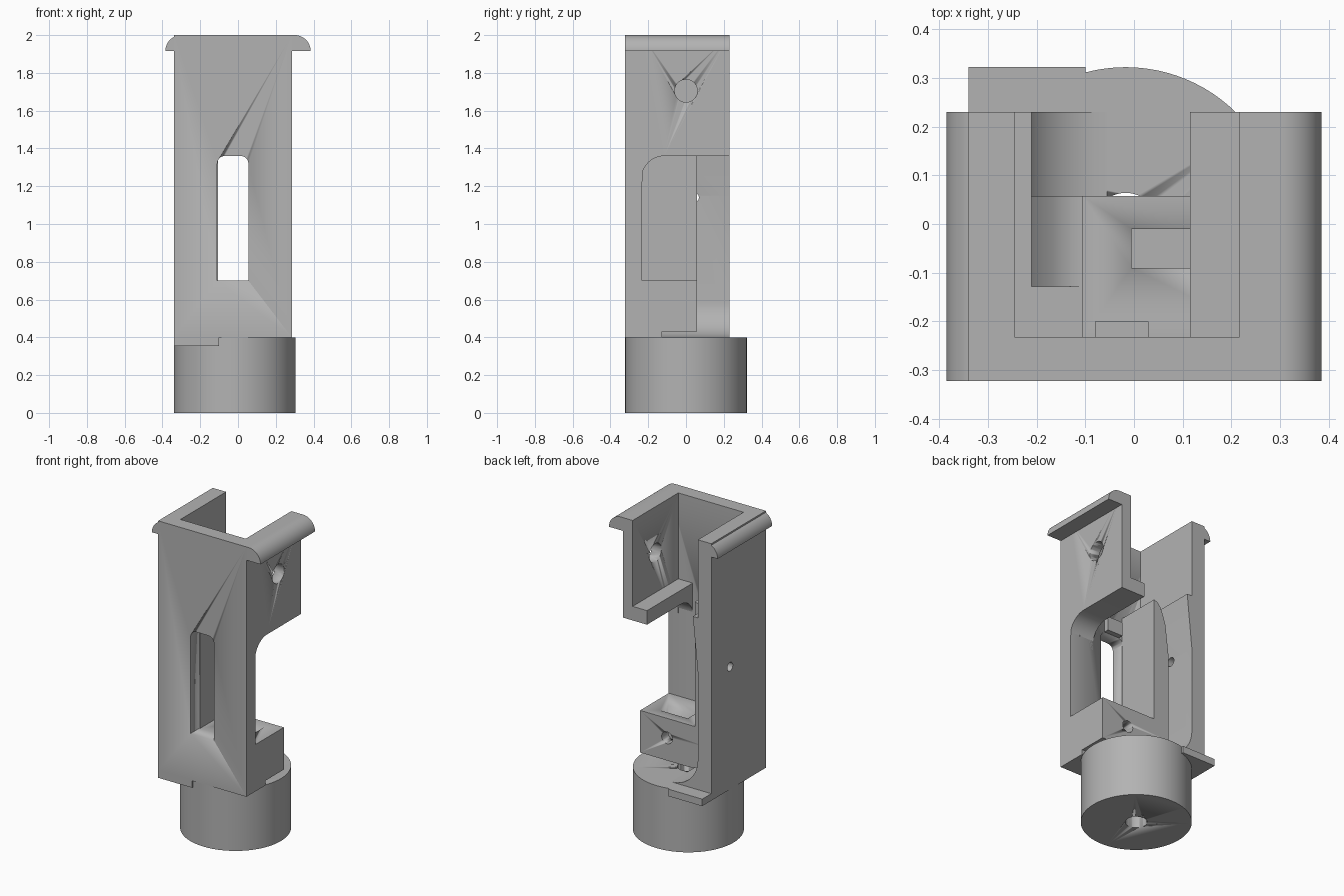
import bpy, bmesh, math
from mathutils import Vector

cube = bpy.data.objects.get("Cube")
if cube:
    bpy.data.objects.remove(cube, do_unlink=True)

grey = bpy.data.materials.new("plain_grey")
grey.use_nodes = True
COLOUR = (0.45, 0.45, 0.45, 1)
grey.diffuse_color = COLOUR
grey.node_tree.nodes["Principled BSDF"].inputs["Base Color"].default_value = COLOUR


def prism(name, axis, profile, start, end):
    """Extrude a profile along x (profile in yz), y (in xz) or z (in xy)."""
    place = {"x": lambda u, v, t: (t, u, v),
             "y": lambda u, v, t: (u, t, v),
             "z": lambda u, v, t: (u, v, t)}[axis]
    bm = bmesh.new()
    face = bm.faces.new([bm.verts.new(place(u, v, start)) for u, v in profile])
    out = bmesh.ops.extrude_face_region(bm, geom=[face])
    verts = [g for g in out["geom"] if isinstance(g, bmesh.types.BMVert)]
    shift = Vector(place(0, 0, end - start))
    bmesh.ops.translate(bm, verts=verts, vec=shift)
    bmesh.ops.recalc_face_normals(bm, faces=bm.faces)
    mesh = bpy.data.meshes.new(name)
    bm.to_mesh(mesh)
    bm.free()
    obj = bpy.data.objects.new(name, mesh)
    bpy.context.collection.objects.link(obj)
    mesh.materials.append(grey)
    bpy.ops.object.select_all(action="DESELECT")
    bpy.context.view_layer.objects.active = obj
    obj.select_set(True)
    bpy.ops.object.shade_smooth_by_angle(angle=math.radians(30))
    return obj


def rect(u0, u1, v0, v1):
    return [(u0, v0), (u1, v0), (u1, v1), (u0, v1)]


def box(name, x0, x1, y0, y1, z0, z1):
    return prism(name, "z", rect(x0, x1, y0, y1), z0, z1)


def arc(cu, cv, r, a0, a1, n=12):
    angles = [math.radians(a0 + (a1 - a0) * i / n) for i in range(n + 1)]
    return [(cu + r * math.cos(a), cv + r * math.sin(a)) for a in angles]


def circle(cu, cv, r, n=48):
    return arc(cu, cv, r, 0, 360, n)[:-1]


def cut(obj, cutter):
    cutter.hide_render = True
    mod = obj.modifiers.new("cut", "BOOLEAN")
    mod.operation = "DIFFERENCE"
    mod.solver = "EXACT"
    mod.object = cutter
    bpy.ops.object.select_all(action="DESELECT")
    bpy.context.view_layer.objects.active = obj
    obj.select_set(True)
    bpy.ops.object.modifier_apply(modifier=mod.name)
    bpy.data.objects.remove(cutter, do_unlink=True)


# Outer and inner limits of the housing
RIGHT, LEFT, FRONT, BACK = -0.34, 0.285, -0.322, 0.23
INNER_R, INNER_L, INNER_F = -0.245, 0.217, -0.232
FLOOR, TOP = 0.4, 2.0

# Round base with an axial bore, and the square plate over its right half
base = prism("round_base", "z", circle(-0.017, 0, 0.322, 96), 0, FLOOR)
cut(base, prism("bore_cutter", "z", circle(-0.017, 0, 0.064), -0.1, 0.5))
box("base_plate", RIGHT, -0.1, FRONT, 0.322, 0.355, FLOOR)

# Front wall with its round-cornered window
front = box("front_wall", RIGHT, LEFT, FRONT, INNER_F, FLOOR, TOP)
window = ([(-0.11, 0.7), (0.055, 0.7)] + arc(0.015, 1.32, 0.04, 0, 90, 6)
          + arc(-0.07, 1.32, 0.04, 90, 180, 6))
cut(front, prism("window_cutter", "y", window, -0.5, 0))
box("window_tab", -0.08, 0.03, INNER_F, -0.2, 1.36, 1.45)

# Right wall: stepped inside, curving into the floor
right_profile = ([(RIGHT, FLOOR), (RIGHT, TOP), (INNER_R, TOP), (INNER_R, 1.5),
                  (-0.21, 1.5), (INNER_R, 1.15)]
                 + arc(-0.055, 0.59, 0.19, 180, 270))
right = prism("right_wall", "y", right_profile, INNER_F, BACK)
cut(right, prism("pin_hole_cutter", "x", circle(0.04, 1.14, 0.028, 32), -0.5, 0))

# Left wall: upper part only, with a rounded corner above the side opening
corner = arc(-0.115, 1.24, 0.12, 90, 180)
left_profile = [(INNER_F, TOP), (BACK, TOP), (BACK, 1.36)] + corner + [(-0.235, 1.24)]
left = prism("left_wall", "x",
             [(INNER_F, TOP), (BACK, TOP), (BACK, 1.36)] + corner + [(INNER_F, 1.2)],
             INNER_L, LEFT)
cut(left, prism("side_hole_cutter", "x", circle(0, 1.705, 0.06), 0, 0.5))
prism("inner_shelf", "x",
      [(INNER_F, 1.45), (BACK, 1.45), (BACK, 1.36)] + corner + [(INNER_F, 1.2)],
      0.115, INNER_L)

# Clamp block and upright rib, leaving a thin curved channel beside the wall
rib_profile = ([(LEFT, 0.43), (LEFT, 0.7), (-0.105, 0.7), (-0.105, 1.5),
                (-0.13, 1.49), (-0.152, 1.465), (-0.167, 1.43), (-0.19, 1.36),
                (-0.215, 1.15)] + arc(-0.055, 0.59, 0.16, 180, 270))
block = prism("clamp_block", "y", rib_profile, INNER_F, 0.057)
cut(block, box("nut_slot_cutter", -0.005, 0.19, -0.09, -0.01, 0.49, 0.8))
cut(block, prism("screw_hole_cutter", "y", circle(0.095, 0.575, 0.038, 32), -0.05, 0.2))

# Solid end of the channel
box("channel_end_upright", INNER_R, -0.105, INNER_F, -0.128, FLOOR, 1.5)
box("channel_end_floor", INNER_R, LEFT, INNER_F, -0.128, FLOOR, 0.45)

# Rounded rims along both top edges
for name, side, wall in (("right_rim", -1, RIGHT), ("left_rim", 1, LEFT)):
    rim = [(abs(wall), 1.915)] + arc(0.3, 1.915, 0.085, 0, 90)
    if abs(wall) > 0.3:
        rim.append((0.3, 1.915))
    else:
        rim.append((abs(wall), TOP))
    prism(name, "y", [(side * u, v) for u, v in rim], FRONT, BACK)
